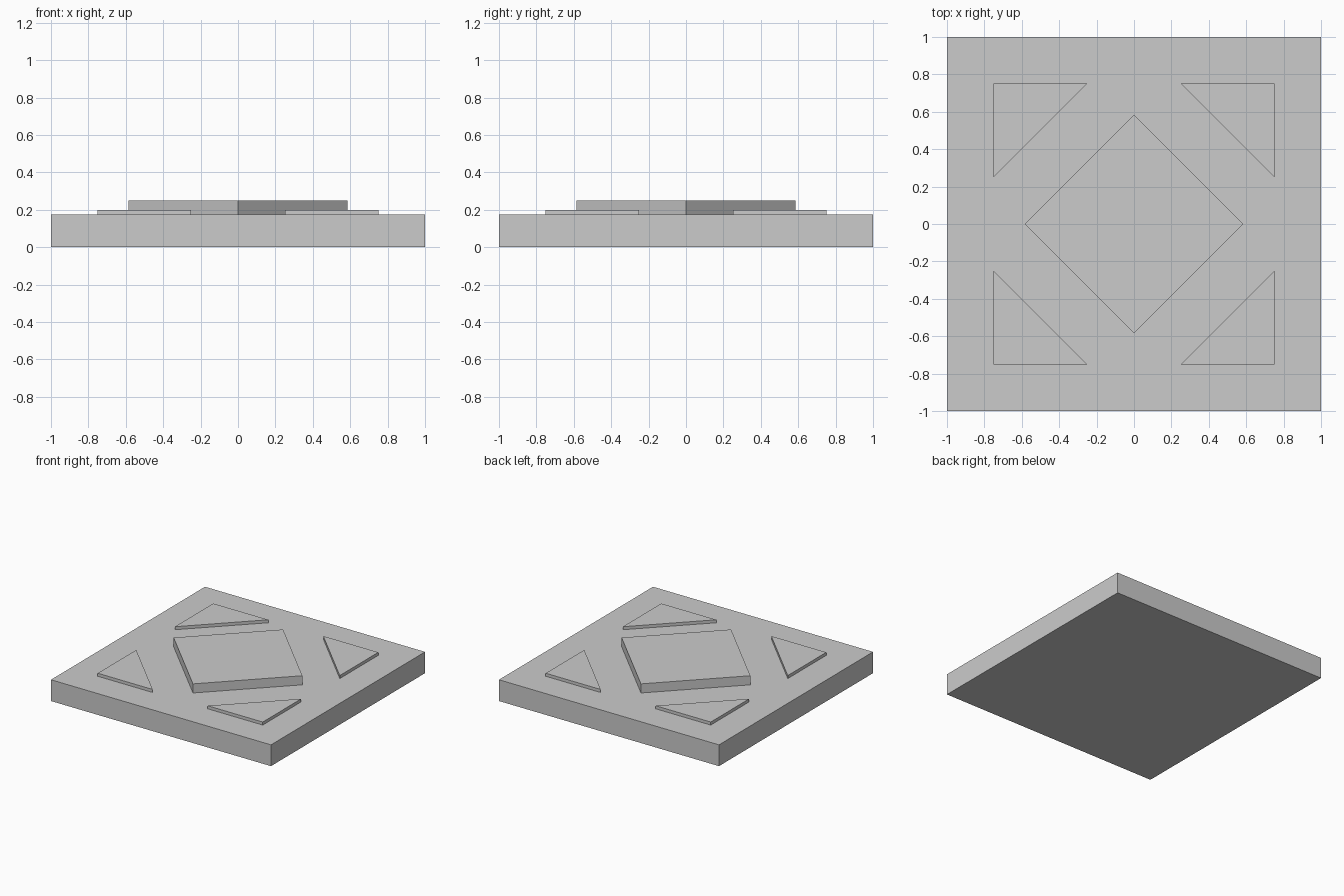
import bpy
import bmesh

default_cube = bpy.data.objects.get("Cube")
if default_cube:
    bpy.data.objects.remove(default_cube, do_unlink=True)

# Single plain grey
grey = bpy.data.materials.new("light_grey")
grey.use_nodes = True
GREY = (0.6, 0.6, 0.6, 1.0)
grey.diffuse_color = GREY
grey.node_tree.nodes["Principled BSDF"].inputs["Base Color"].default_value = GREY


def prism(name, outline, bottom, top):
    """Extrude a flat outline between two heights."""
    bm = bmesh.new()
    face = bm.faces.new([bm.verts.new((x, y, bottom)) for x, y in outline])
    extruded = bmesh.ops.extrude_face_region(bm, geom=[face], use_keep_orig=True)
    for item in extruded["geom"]:
        if isinstance(item, bmesh.types.BMVert):
            item.co.z = top
    bmesh.ops.recalc_face_normals(bm, faces=bm.faces)
    mesh = bpy.data.meshes.new(name)
    bm.to_mesh(mesh)
    bm.free()
    mesh.materials.append(grey)
    obj = bpy.data.objects.new(name, mesh)
    bpy.context.collection.objects.link(obj)
    return obj


PLATE_TOP = 0.175

# Square base plate
prism("base_plate", [(-1, -1), (1, -1), (1, 1), (-1, 1)], 0, PLATE_TOP)

# Raised central diamond
R = 0.585
prism("center_diamond", [(R, 0), (0, R), (-R, 0), (0, -R)], PLATE_TOP, 0.25)

# Low triangle in each corner
OUTER, INNER = 0.75, 0.25
for side, sx in (("left", 1), ("right", -1)):
    for end, sy in (("front", -1), ("back", 1)):
        outline = [(sx * OUTER, sy * OUTER), (sx * INNER, sy * OUTER), (sx * OUTER, sy * INNER)]
        prism(f"corner_triangle_{end}_{side}", outline, PLATE_TOP, 0.2)
